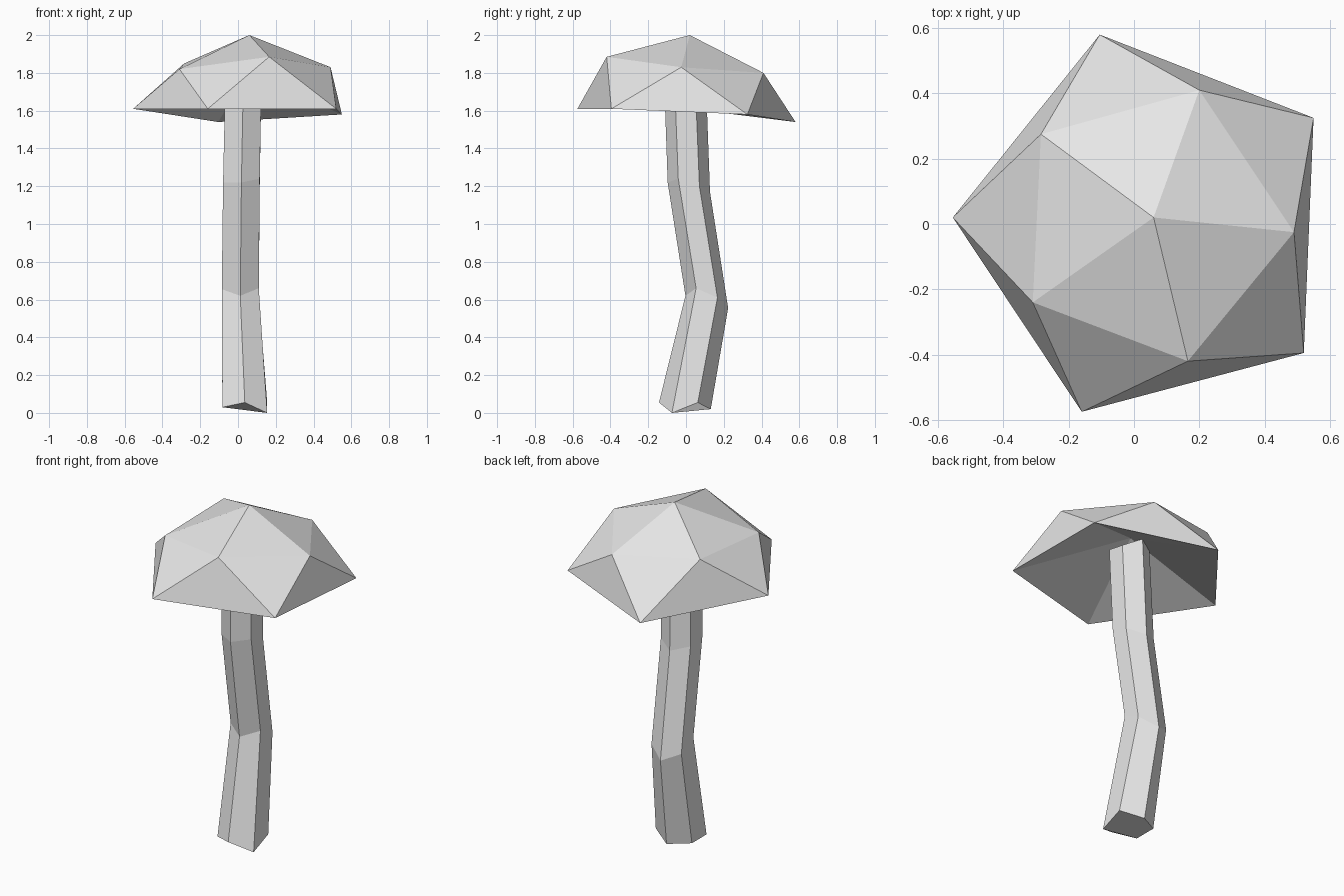
import bpy
import bmesh
from math import cos, sin, radians

# Remove the default cube only
default_cube = bpy.data.objects.get("Cube")
if default_cube:
    bpy.data.objects.remove(default_cube, do_unlink=True)

# Single plain grey material
GREY = (0.8, 0.8, 0.8, 1.0)
material = bpy.data.materials.new("plain_grey")
material.use_nodes = True
material.diffuse_color = GREY
for node in material.node_tree.nodes:
    if node.type == "BSDF_PRINCIPLED":
        node.inputs["Base Color"].default_value = GREY


def add_object(name, mesh_builder):
    """Turn a bmesh into a flat-shaded object with the shared material."""
    bmesh.ops.recalc_face_normals(mesh_builder, faces=mesh_builder.faces[:])
    mesh = bpy.data.meshes.new(name)
    mesh_builder.to_mesh(mesh)
    mesh_builder.free()
    mesh.materials.append(material)
    result = bpy.data.objects.new(name, mesh)
    bpy.context.collection.objects.link(result)
    return result


def fan(builder, centre, ring):
    """Close a ring of vertices with triangles around one centre vertex."""
    for first, second in zip(ring, ring[1:] + ring[:1]):
        builder.faces.new((centre, first, second))


# Cap: faceted dome, hollow underneath, with uneven corners
def build_cap():
    builder = bmesh.new()
    peak = builder.verts.new((.06, .02, 2))
    hollow = builder.verts.new((.05, .03, 1.8))
    shoulder_points = [(.2, .41, 1.8), (-.285, .275, 1.85), (-.31, -.24, 1.82),
                       (.165, -.42, 1.885), (.49, -.025, 1.83)]
    rim_points = [(-.105, .58, 1.54), (-.555, .02, 1.61), (-.16, -.575, 1.61),
                  (.52, -.395, 1.61), (.55, .325, 1.58)]
    shoulder = [builder.verts.new(point) for point in shoulder_points]
    rim = [builder.verts.new(point) for point in rim_points]
    fan(builder, peak, shoulder)
    fan(builder, hollow, rim)
    # Zigzag band of triangles between the shoulder and the rim
    for index in range(len(rim)):
        previous = index - 1
        following = (index + 1) % len(rim)
        builder.faces.new((shoulder[index], rim[index], shoulder[following]))
        builder.faces.new((shoulder[index], rim[previous], rim[index]))
    return add_object("mushroom_cap", builder)


# Stem: bent six-sided column, each ring given by centre, radius and heights
def build_stem():
    builder = bmesh.new()
    stem_rings = [
        (.036, -.006, .137, (.055, 0, .055, .02, .03, .03)),
        (.012, .11, .113, (.62, .66, .61, .555, .6, .655)),
        (.018, .015, .112, (1.22, 1.24, 1.2, 1.17, 1.2, 1.22)),
        (.028, -.005, .11, (1.74, 1.74, 1.72, 1.77, 1.75, 1.74)),
    ]
    rings = []
    for centre_x, centre_y, radius, heights in stem_rings:
        ring = []
        for side, height in enumerate(heights):
            angle = radians(60 * side - 90)
            ring.append(builder.verts.new((centre_x + radius * cos(angle),
                                           centre_y + radius * sin(angle),
                                           height)))
        rings.append(ring)
    for lower, upper in zip(rings, rings[1:]):
        for side in range(len(lower)):
            builder.faces.new((lower[side - 1], lower[side],
                               upper[side], upper[side - 1]))
    # Close both ends
    for ring in (rings[0], rings[-1]):
        builder.faces.new(ring)
    return add_object("mushroom_stem", builder)


build_cap()
build_stem()
